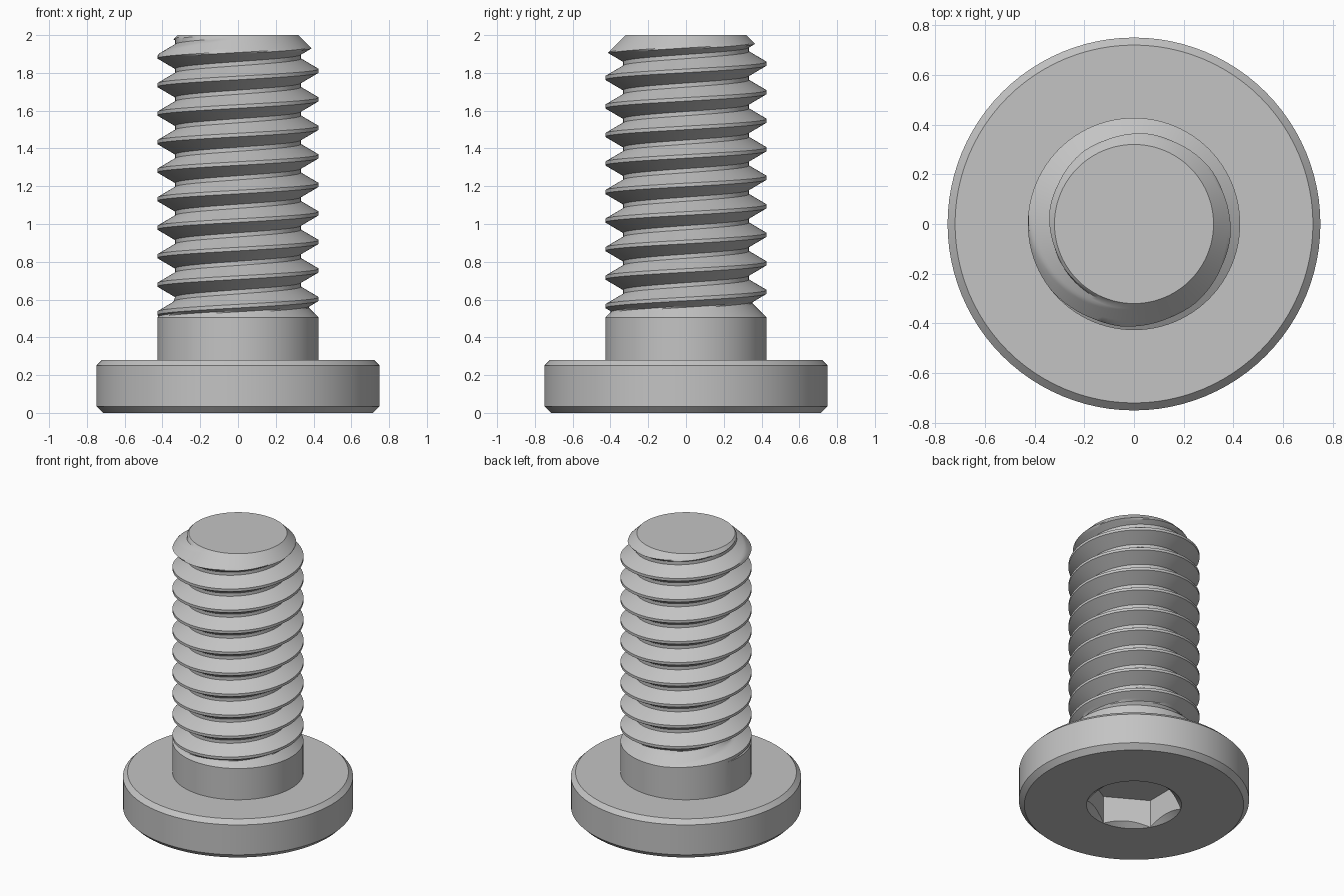
import bpy
import bmesh
import math

cube = bpy.data.objects.get("Cube")
if cube:
    bpy.data.objects.remove(cube, do_unlink=True)

SEGMENTS = 96
HEAD_R, HEAD_H = 0.75, 0.28
SHANK_R, SHANK_TOP = 0.427, 0.505
ROOT_R, PITCH = 0.333, 0.151
TIP_R, TIP_Z = 0.32, 2.0
SOCKET_R, SOCKET_DEPTH = 0.31, 0.2

steel = bpy.data.materials.new("steel_grey")
steel.use_nodes = True
colour = (0.55, 0.55, 0.55, 1)
steel.diffuse_color = colour
steel.node_tree.nodes["Principled BSDF"].inputs["Base Color"].default_value = colour


def revolve(name, column):
    """Sweep a (radius, height) column, which may vary with angle, around z."""
    bm = bmesh.new()
    columns = []
    for i in range(SEGMENTS + 1):
        a = math.tau * i / SEGMENTS
        columns.append([bm.verts.new((r * math.cos(a), r * math.sin(a), z))
                        for r, z in column(a)])
    for left, right in zip(columns, columns[1:]):
        for j in range(len(left) - 1):
            bm.faces.new((left[j], right[j], right[j + 1], left[j + 1]))
    bmesh.ops.remove_doubles(bm, verts=bm.verts, dist=1e-5)
    bmesh.ops.dissolve_degenerate(bm, edges=bm.edges, dist=1e-5)
    bmesh.ops.recalc_face_normals(bm, faces=bm.faces)
    mesh = bpy.data.meshes.new(name)
    bm.to_mesh(mesh)
    bm.free()
    mesh.materials.append(steel)
    obj = bpy.data.objects.new(name, mesh)
    bpy.context.collection.objects.link(obj)
    bpy.ops.object.select_all(action="DESELECT")
    obj.select_set(True)
    bpy.context.view_layer.objects.active = obj
    bpy.ops.object.shade_smooth_by_angle(angle=math.radians(30))


# Head: chamfered disc with a countersunk hexagonal socket underneath
def head_column(a):
    side = math.pi / 3
    off_flat = (a + side / 2) % side - side / 2
    hex_r = SOCKET_R * math.cos(side / 2) / math.cos(off_flat)
    return [(0, SOCKET_DEPTH), (hex_r, SOCKET_DEPTH),
            (hex_r, (SOCKET_R - hex_r) * 0.75), (SOCKET_R, 0),
            (HEAD_R - 0.035, 0), (HEAD_R, 0.035), (HEAD_R, HEAD_H - 0.03),
            (HEAD_R - 0.03, HEAD_H), (0, HEAD_H)]


# One thread turn, from crest to crest: (height, radius), with flanks subdivided
CREST, FLANK, STEPS = 0.019, 0.055, 8
turn = [(-CREST / 2, SHANK_R)]
for s in range(STEPS + 1):
    turn.append((CREST / 2 + FLANK * s / STEPS,
                 SHANK_R + (ROOT_R - SHANK_R) * s / STEPS))
for s in range(STEPS):
    turn.append((PITCH - CREST / 2 - FLANK * (1 - s / STEPS),
                 ROOT_R + (SHANK_R - ROOT_R) * s / STEPS))


# Shank: plain collar, run-out cone, helical thread and chamfered tip
def shank_column(a):
    points = [(0, HEAD_H), (SHANK_R, HEAD_H), (SHANK_R, SHANK_TOP)]
    start = 0.301 + PITCH * a / math.tau
    for k in range(13):
        for dz, r in turn:
            z = min(max(start + k * PITCH + dz, SHANK_TOP), TIP_Z)
            r = max(r, SHANK_R + SHANK_TOP - z)
            if z == SHANK_TOP:
                r = SHANK_R
            points.append((min(r, TIP_R + TIP_Z - z), z))
    return points + [(TIP_R, TIP_Z), (0, TIP_Z)]


revolve("head", head_column)
revolve("threaded_shank", shank_column)
